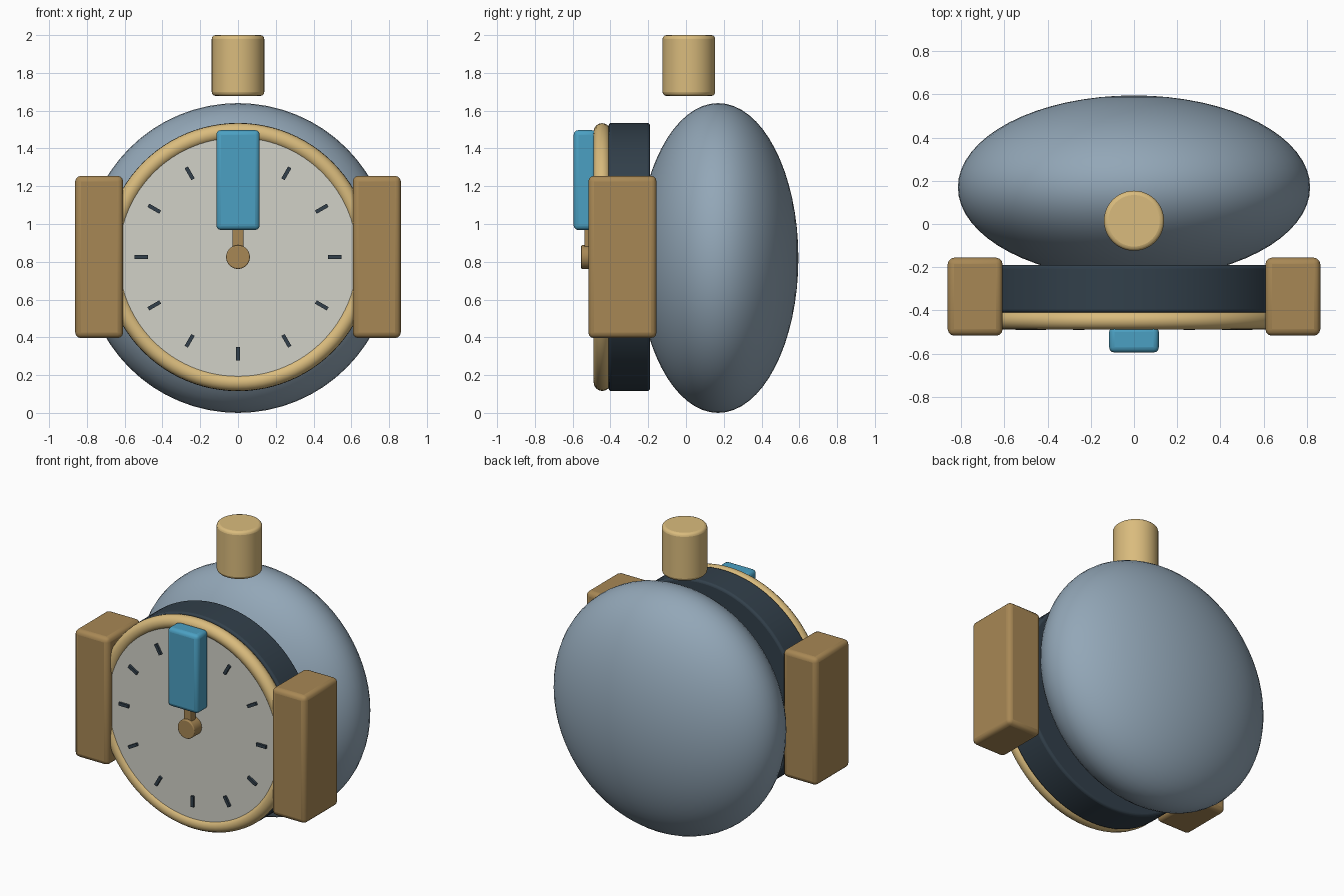
import bpy, math
from mathutils import Vector

if "Cube" in bpy.data.objects:
    bpy.data.objects.remove(bpy.data.objects["Cube"])


def material(name, rgb):
    m = bpy.data.materials.new(name)
    m.diffuse_color = (*rgb, 1)
    m.use_nodes = True
    m.node_tree.nodes["Principled BSDF"].inputs["Base Color"].default_value = m.diffuse_color
    return m


SHELL = material("blue grey", (0.29, 0.385, 0.475))
DARK = material("dark slate", (0.032, 0.051, 0.070))
GOLD = material("pale gold", (0.70, 0.50, 0.205))
BROWN = material("warm brown", (0.39, 0.245, 0.09))
CREAM = material("off white", (0.64, 0.64, 0.575))
BLUE = material("bright blue", (0.07, 0.35, 0.54))

CZ = 0.825  # height of the dial centre


def finish(name, mat, bevel=0.0, segments=3):
    ob = bpy.context.object
    ob.name = name
    ob.data.materials.append(mat)
    bpy.ops.object.transform_apply(location=False, rotation=True, scale=True)
    if bevel:
        b = ob.modifiers.new("rounded edges", 'BEVEL')
        b.width = bevel
        b.segments = segments
        b.limit_method = 'ANGLE'
        b.angle_limit = math.radians(40)
    bpy.ops.object.shade_smooth_by_angle(angle=math.radians(35))
    return ob


def box(name, lo, hi, mat, bevel=0.0, segments=3):
    lo, hi = Vector(lo), Vector(hi)
    bpy.ops.mesh.primitive_cube_add(size=1, location=(lo + hi) / 2)
    bpy.context.object.scale = hi - lo
    return finish(name, mat, bevel, segments)


def disc(name, radius, y0, y1, mat, bevel=0.0, verts=64):
    """Cylinder lying along y, centred on the dial."""
    bpy.ops.mesh.primitive_cylinder_add(
        vertices=verts, radius=radius, depth=y1 - y0,
        location=(0, (y0 + y1) / 2, CZ), rotation=(math.pi / 2, 0, 0))
    return finish(name, mat, bevel)


# Flattened round body
bpy.ops.mesh.primitive_uv_sphere_add(
    segments=64, ring_count=32, radius=1,
    location=(0, 0.17, 0.82), rotation=(math.pi / 2, 0, 0))
bpy.context.object.scale = (0.815, 0.82, 0.425)
finish("body", SHELL)

# Drum, face and rim
disc("drum", 0.71, -0.41, -0.19, DARK, 0.015, 96)
disc("dial_face", 0.635, -0.475, -0.40, CREAM, 0, 96)
bpy.ops.mesh.primitive_torus_add(
    major_radius=0.664, minor_radius=0.045, major_segments=96, minor_segments=16,
    location=(0, -0.444, CZ), rotation=(math.pi / 2, 0, 0))
finish("rim", GOLD)

# Hour marks around the dial
for i in range(12):
    a = i * math.pi / 6
    r = 0.512
    bpy.ops.mesh.primitive_cube_add(
        size=1, location=(r * math.sin(a), -0.4775, CZ + r * math.cos(a)),
        rotation=(0, a, 0))
    bpy.context.object.scale = (0.02, 0.025, 0.072)
    finish(f"hour_mark_{i + 1}", DARK)

# Hub, hand and the block on its end
disc("hub", 0.063, -0.555, -0.47, BROWN, 0.006, 32)
box("hand", (-0.03, -0.537, CZ), (0.03, -0.49, 1.10), BROWN, 0.006, 2)
box("hand_block", (-0.115, -0.595, 0.968), (0.115, -0.475, 1.497), BLUE, 0.025)

# Side blocks
for side, name in ((-1, "left_block"), (1, "right_block")):
    xs = sorted((side * 0.608, side * 0.862))
    box(name, (xs[0], -0.517, 0.396), (xs[1], -0.156, 1.255), BROWN, 0.03)

# Top knob hovering above the body
bpy.ops.mesh.primitive_cylinder_add(
    vertices=48, radius=0.139, depth=0.322, location=(0, 0.015, 1.839))
finish("top_knob", GOLD, 0.02)
